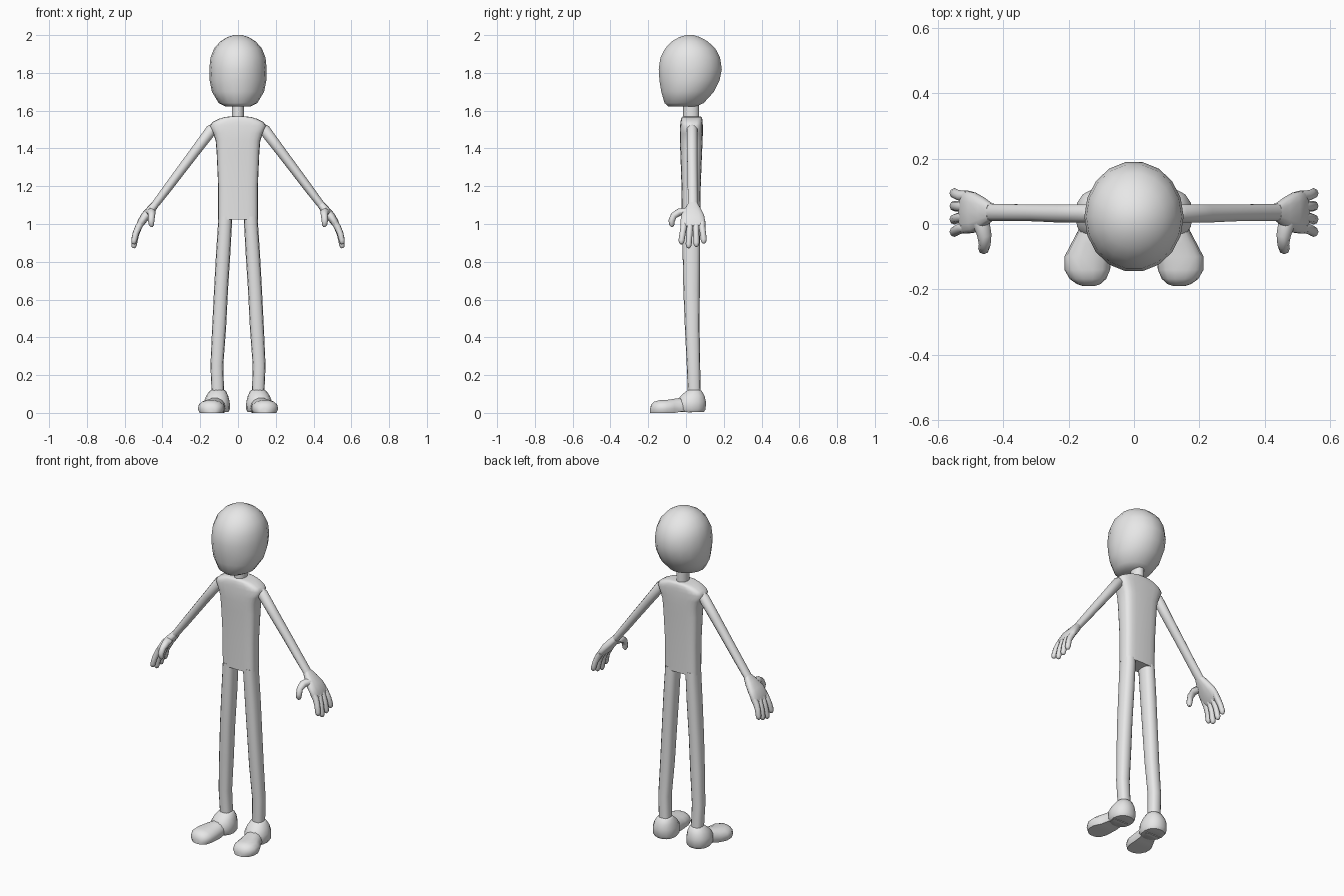
import bpy, bmesh, math
from mathutils import Vector

grey = bpy.data.materials.new("plain grey")
grey.diffuse_color = (0.8, 0.8, 0.8, 1)


def skin(name, rings, mirror=False, angle=50):
    """Join equal rings of points into a closed, smooth shaded tube."""
    bm = bmesh.new()
    loops = [[bm.verts.new(p) for p in ring] for ring in rings]
    n = len(loops[0])
    for a, b in zip(loops, loops[1:]):
        for i in range(n):
            j = (i + 1) % n
            bm.faces.new((a[i], a[j], b[j], b[i]))
    bm.faces.new(loops[0][::-1])
    bm.faces.new(loops[-1])
    bmesh.ops.recalc_face_normals(bm, faces=bm.faces[:])
    mesh = bpy.data.meshes.new(name)
    bm.to_mesh(mesh)
    bm.free()
    mesh.materials.append(grey)
    ob = bpy.data.objects.new(name, mesh)
    bpy.context.collection.objects.link(ob)
    bpy.ops.object.select_all(action='DESELECT')
    ob.select_set(True)
    bpy.context.view_layer.objects.active = ob
    bpy.ops.object.shade_smooth_by_angle(angle=math.radians(angle))
    if mirror:
        ob.modifiers.new("Mirror", 'MIRROR')
    return ob


def section(n, p=2.0):
    """Unit superellipse; a larger p gives a boxier outline."""
    out = []
    for i in range(n):
        t = 2 * math.pi * i / n
        c, s = math.cos(t), math.sin(t)
        out.append((math.copysign(abs(c) ** (2 / p), c), math.copysign(abs(s) ** (2 / p), s)))
    return out


def stack(rows, n=16, p=2.0):
    """Level rings from rows of (z, centre x, half width, y front, y back)."""
    return [[(cx + rx * u, (y0 + y1) / 2 + (y1 - y0) / 2 * v, z) for u, v in section(n, p)]
            for z, cx, rx, y0, y1 in rows]


def along(path, n=10, side=(0, 1, 0), p=2.0):
    """Rings square to a path of (x, y, z, half thickness, half width along side)."""
    pts = [Vector(q[:3]) for q in path]
    rings = []
    for i, q in enumerate(path):
        t = (pts[min(i + 1, len(pts) - 1)] - pts[max(i - 1, 0)]).normalized()
        s = Vector(side)
        s = (s - t * s.dot(t)).normalized()
        w = t.cross(s)
        rings.append([pts[i] + w * (q[3] * u) + s * (q[4] * v) for u, v in section(n, p)])
    return rings


# Head and neck
skin("head", stack([
    (1.622, 0, .065, -.095, .055), (1.64, 0, .102, -.115, .095), (1.70, 0, .138, -.133, .15),
    (1.76, 0, .150, -.143, .18), (1.82, 0, .152, -.147, .192), (1.88, 0, .146, -.138, .183),
    (1.93, 0, .126, -.112, .157), (1.968, 0, .092, -.075, .115), (1.99, 0, .055, -.035, .073),
    (2.0, 0, .02, 0, .04)], 18), angle=60)
skin("neck", stack([(1.55, 0, .033, -.015, .07), (1.65, 0, .033, -.015, .07)], 12))

# Torso with sloping shoulders
skin("torso", stack([
    (1.025, 0, .105, -.022, .075), (1.2, 0, .105, -.024, .078), (1.38, 0, .113, -.03, .085),
    (1.44, 0, .118, -.033, .088), (1.48, 0, .131, -.033, .089), (1.52, 0, .149, -.031, .089),
    (1.54, 0, .135, -.029, .088), (1.557, 0, .10, -.026, .086), (1.566, 0, .07, -.022, .082),
    (1.57, 0, .035, -.015, .075)], 24, 3.6))

# Legs
skin("leg", stack([
    (.09, .106, .033, .010, .078), (.25, .112, .034, .004, .075), (.45, .100, .037, -.006, .072),
    (.65, .090, .037, -.014, .073), (.85, .078, .038, -.018, .075), (1.0, .069, .037, -.021, .075),
    (1.04, .067, .037, -.021, .074)], 12, 2.6), True)

# Shoes: rounded heel and a broad toe turned outward
skin("shoe_heel", stack([
    (.004, .110, .060, -.035, .095), (.02, .111, .069, -.05, .106), (.06, .112, .068, -.05, .107),
    (.09, .110, .058, -.03, .100), (.115, .107, .044, .000, .085), (.122, .106, .034, .012, .075)],
    14, 2.2), True)
toe = [(.03, .115, .050, .07), (-.02, .119, .052, .082), (-.06, .130, .062, .076),
       (-.10, .141, .072, .070), (-.14, .143, .070, .068), (-.168, .141, .056, .060),
       (-.184, .139, .036, .044), (-.19, .138, .018, .025)]
rings = []
for y, cx, rx, top in toe:
    base = .008 if -.05 < y < 0 else 0
    rings.append([(cx + rx * u, y, max(base, top * (.3 + .7 * v))) for u, v in section(14, 2.3)])
# Keep the flat sole from folding onto itself
for ring, (y, cx, rx, top) in zip(rings, toe):
    for i, (u, v) in enumerate(section(14, 2.3)):
        if v < -.43:
            ring[i] = (cx + rx * .95 * math.cos(2 * math.pi * i / 14), y, ring[i][2])
skin("shoe_toe", rings, True)

# Arms
skin("arm", along([
    (.128, .032, 1.515, .020, .020), (.140, .032, 1.499, .030, .029), (.22, .032, 1.393, .027, .029),
    (.30, .034, 1.287, .025, .027), (.38, .035, 1.180, .023, .027), (.46, .036, 1.075, .019, .028)]),
    True)

# Hands
skin("palm", along([
    (.437, .036, 1.105, .020, .026), (.462, .036, 1.075, .023, .045), (.490, .035, 1.042, .024, .062),
    (.513, .036, 1.008, .021, .067), (.526, .037, .985, .013, .058)], 14, p=2.6), True)
for name, y0, y1, tip in [("index_finger", -.012, -.024, .893), ("middle_finger", .021, .014, .872),
                          ("ring_finger", .053, .055, .880), ("little_finger", .085, .094, .897)]:
    mid = (tip + 1.01) / 2
    ym = (y0 + y1) / 2
    skin(name, along([
        (.507, y0, 1.015, .017, .017), (.526, y0, .985, .018, .017), (.541, ym, mid, .016, .016),
        (.550, y1, tip + .02, .015, .016), (.552, y1, tip + .006, .012, .012),
        (.553, y1, tip, .005, .005)], 8), True)
skin("thumb", along([
    (.468, .005, 1.065, .020, .026), (.458, -.035, 1.063, .020, .022), (.457, -.064, 1.045, .018, .018),
    (.460, -.076, 1.018, .017, .017), (.458, -.075, .995, .014, .014), (.457, -.073, .985, .006, .006)],
    8, side=(1, 0, 0)), True)
